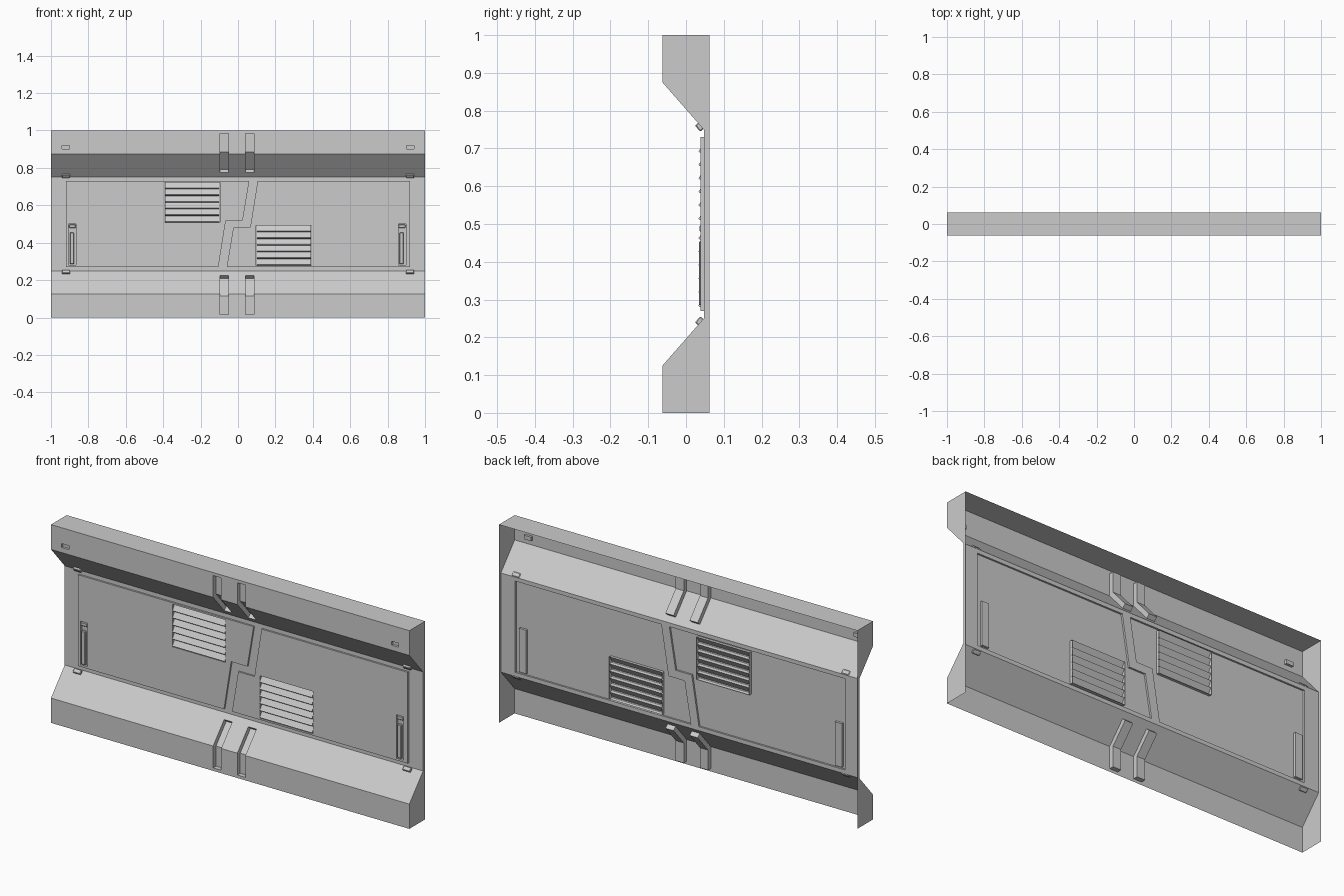
import bpy, bmesh
from mathutils import Vector

if "Cube" in bpy.data.objects:
    bpy.data.objects.remove(bpy.data.objects["Cube"])

FRONT, BASE, PANEL, BACK = -0.0625, 0.047, 0.038, 0.0625


def finish(name, bm, toward=(0, -1, 0)):
    """Weld, make normals agree and point them toward a direction."""
    bmesh.ops.remove_doubles(bm, verts=bm.verts, dist=1e-5)
    bmesh.ops.recalc_face_normals(bm, faces=bm.faces)
    if sum((f.normal * f.calc_area() for f in bm.faces), Vector()).dot(Vector(toward)) < -1e-7:
        bmesh.ops.reverse_faces(bm, faces=bm.faces)
    me = bpy.data.meshes.new(name)
    bm.to_mesh(me)
    bm.free()
    ob = bpy.data.objects.new(name, me)
    bpy.context.collection.objects.link(ob)
    return ob


def face(bm, pts):
    bm.faces.new([bm.verts.new(p) for p in pts])


def rect(x0, x1, z0, z1):
    return [(x0, z0), (x1, z0), (x1, z1), (x0, z1)]


def sheet(bm, prof, xs, skip=lambda i, x: False):
    """Sweep a (y, z) profile along x, leaving out skipped cells."""
    for i, (a, b) in enumerate(zip(prof, prof[1:])):
        for x0, x1 in zip(xs, xs[1:]):
            if not skip(i, (x0 + x1) / 2):
                face(bm, [(x0, *a), (x1, *a), (x1, *b), (x0, *b)])


def channel(name, x0, x1, rim, floor):
    """Recess whose floor follows its rim."""
    bm = bmesh.new()
    sheet(bm, floor, [x0, x1])
    for i in range(len(rim) - 1):
        for x in (x0, x1):
            face(bm, [(x, *rim[i]), (x, *rim[i + 1]), (x, *floor[i + 1]), (x, *floor[i])])
    for i in (0, -1):
        face(bm, [(x0, *rim[i]), (x1, *rim[i]), (x1, *floor[i]), (x0, *floor[i])])
    finish(name, bm)


def plate(name, y, outer, holes, skirts):
    """Flat (x, z) plate with holes; skirts are (outline, other y) walls."""
    bm = bmesh.new()
    edges = []
    for loop in [outer] + holes:
        vs = [bm.verts.new((x, y, z)) for x, z in loop]
        edges += [bm.edges.new((vs[i - 1], vs[i])) for i in range(len(vs))]
    bmesh.ops.triangle_fill(bm, edges=edges, use_beauty=True, normal=(0, -1, 0))
    for loop, y2 in skirts:
        for (xa, za), (xb, zb) in zip(loop, loop[1:] + loop[:1]):
            face(bm, [(xa, y, za), (xb, y, zb), (xb, y2, zb), (xa, y2, za)])
    finish(name, bm)


def block(name, c, size, toward_normal=None):
    """Small box, optionally with its y axis turned along a normal."""
    bm = bmesh.new()
    bmesh.ops.create_cube(bm, size=1)
    for v in bm.verts:
        v.co = Vector([a * b for a, b in zip(v.co, size)])
    bmesh.ops.bevel(bm, geom=bm.edges[:], offset=min(size) * 0.2, segments=1, affect='EDGES')
    n = Vector(toward_normal or (0, 1, 0)).normalized()
    side = Vector((1, 0, 0))
    up = side.cross(n)
    for v in bm.verts:
        v.co = Vector(c) + side * v.co.x + n * v.co.y + up * v.co.z
    finish(name, bm)


# Upper and lower beams with slot openings
slots = [(-0.095, -0.05), (0.04, 0.085)]
vents = [(-0.94, -0.9), (0.9, 0.94)]
xs = sorted([-1, 1] + [x for s in slots + vents for x in s])
inside = lambda x, spans: any(a < x < b for a, b in spans)
slope = Vector((BASE - FRONT, -0.125)).normalized()
inward = Vector((-slope.y, slope.x))
slot_y = FRONT + (0.875 - 0.775) * (BASE - FRONT) / 0.125
D = 0.023
for side in ("upper", "lower"):
    top = side == "upper"
    m = lambda pts: [(y, z if top else 1 - z) for y, z in pts]
    prof = [(FRONT, 1), (FRONT, 0.985), (FRONT, 0.92), (FRONT, 0.9),
            (FRONT, 0.875), (slot_y, 0.775), (BASE, 0.75)]
    bm = bmesh.new()
    sheet(bm, m(prof), xs, lambda i, x: (1 <= i <= 4 and inside(x, slots))
          or (top and i == 2 and inside(x, vents)))
    if top:
        sheet(bm, [(BACK, 1), (FRONT, 1)], xs)
    finish(side + "_beam", bm)
    # Bent slots crossing the beam
    end = Vector((slot_y, 0.775)) + inward * D
    bend = end - slope * ((end.x - FRONT - D) / slope.x)
    for x0, x1 in slots:
        channel(side + "_slot", x0, x1, m([(FRONT, 0.985), (FRONT, 0.875), (slot_y, 0.775)]),
                m([(FRONT + D, 0.985), tuple(bend), tuple(end)]))
    # Clips at the foot of the slope
    for x in (-0.92, 0.92):
        n = (0, inward.x, inward.y if top else -inward.y)
        block(side + "_clip", (x, 0.036, 0.757 if top else 0.243), (0.042, 0.014, 0.022), n)
for x0, x1 in vents:
    channel("small_recess", x0, x1, [(FRONT, 0.92), (FRONT, 0.9)],
            [(FRONT + 0.012, 0.92), (FRONT + 0.012, 0.9)])

# End caps
half = [(BACK, 1), (FRONT, 1), (FRONT, 0.875), (BASE, 0.75)]
outline = half + [(y, 1 - z) for y, z in reversed(half)]
for name, x in (("left_end", -1), ("right_end", 1)):
    bm = bmesh.new()
    face(bm, [(x, y, z) for y, z in outline])
    finish(name, bm, (x, 0, 0))

# Centre wall and the two interlocking raised panels
left = [(-0.92, 0.73), (0.06, 0.73), (0.025, 0.52), (-0.065, 0.52), (-0.105, 0.27), (-0.92, 0.27)]
right = [(-x, 1 - z) for x, z in left]
plate("centre_wall", BASE, rect(-1, 1, 0.25, 0.75), [left, right], [])
louvres = {"left": (-0.392, -0.095, 0.508, 0.722), "right": (0.095, 0.392, 0.278, 0.492)}
grips = {"left": (-0.906, -0.866, 0.28, 0.5), "right": (0.857, 0.897, 0.28, 0.5)}
for name, poly in (("left", left), ("right", right)):
    lo, gr = rect(*louvres[name]), rect(*grips[name])
    plate(name + "_panel", PANEL, poly, [lo, gr], [(poly, BASE), (lo, 0.052), (gr, 0.05)])
    # Slanted louvre slats
    x0, x1, z0, z1 = louvres[name]
    x0, x1, p = x0 + 0.003, x1 - 0.003, (z1 - z0) / 6
    bm = bmesh.new()
    for i in range(6):
        t = z1 - i * p
        tooth = [(0.052, t), (0.036, t - 0.72 * p), (0.033, t - 0.82 * p),
                 (0.036, t - 0.92 * p), (0.052, t - p)]
        sheet(bm, tooth, [x0, x1])
        for x in (x0, x1):
            face(bm, [(x, *q) for q in tooth])
    finish(name + "_louvre", bm)
    # Grip recess floor and bar
    plate(name + "_grip_recess", 0.05, gr, [], [])
    xc = (grips[name][0] + grips[name][1]) / 2
    block(name + "_grip_bar", (xc - 0.002, 0.042, 0.37), (0.022, 0.016, 0.17))
    block(name + "_grip_catch", (xc, 0.043, 0.488), (0.036, 0.014, 0.018))
